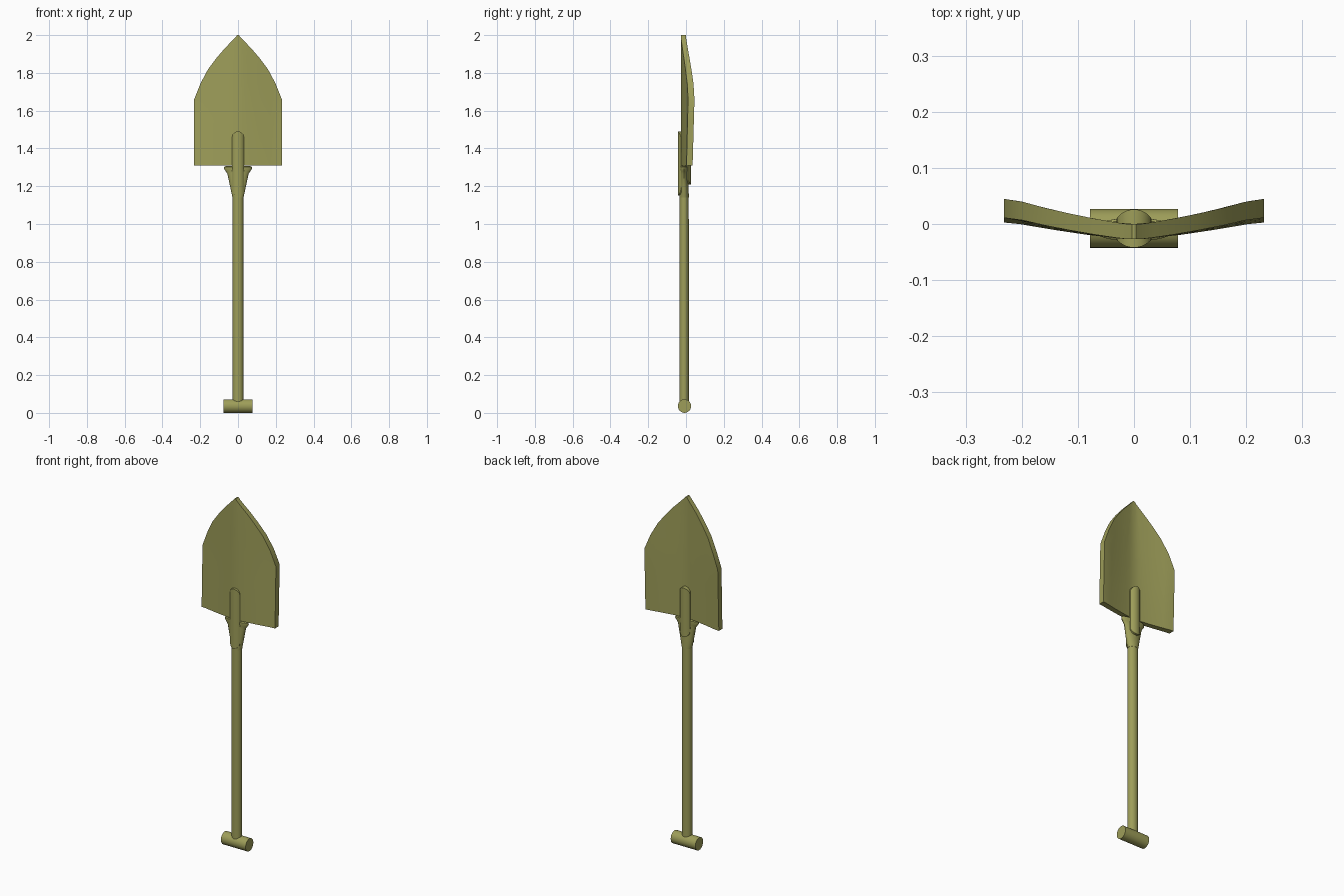
import bpy, math

if "Cube" in bpy.data.objects:
    bpy.data.objects.remove(bpy.data.objects["Cube"])

olive = bpy.data.materials.new("olive")
olive.diffuse_color = (0.34, 0.34, 0.10, 1)
olive.use_nodes = True
olive.node_tree.nodes["Principled BSDF"].inputs["Base Color"].default_value = olive.diffuse_color
AXIS_Y = -0.01


def finish(name, verts, faces):
    me = bpy.data.meshes.new(name)
    me.from_pydata(verts, [], faces)
    me.validate()
    for p in me.polygons:
        p.use_smooth = True
    me.set_sharp_from_angle(angle=math.radians(32))
    me.materials.append(olive)
    ob = bpy.data.objects.new(name, me)
    bpy.context.collection.objects.link(ob)
    return ob


def loft(name, rings, n=24, along_x=False):
    """Closed elliptical loft; each ring is (position, rx, ry, centre_y[, centre_z])."""
    verts, faces = [], []
    for r in rings:
        for i in range(n):
            a = 2 * math.pi * i / n
            if along_x:
                verts.append((r[0], r[3] + r[1] * math.cos(a), r[4] + r[2] * math.sin(a)))
            else:
                verts.append((r[1] * math.cos(a), r[3] + r[2] * math.sin(a), r[0]))
    for k in range(len(rings) - 1):
        for i in range(n):
            j = (i + 1) % n
            faces.append((k * n + i, k * n + j, (k + 1) * n + j, (k + 1) * n + i))
    faces += [tuple(reversed(range(n))), tuple(range((len(rings) - 1) * n, len(rings) * n))]
    return finish(name, verts, faces)


def plate(name, outline, cols, front, back):
    """Solid sheet from rows (z, half width) with front and back y functions."""
    verts, faces = [], []
    R, C = len(outline), cols + 1
    for f in (front, back):
        for z, w in outline:
            for c in range(C):
                x = w * (2 * c / cols - 1)
                verts.append((x, f(x, z), z))
    N = R * C
    for r in range(R - 1):
        for c in range(cols):
            a, b, d, e = r * C + c, r * C + c + 1, (r + 1) * C + c + 1, (r + 1) * C + c
            faces += [(a, b, d, e), (N + e, N + d, N + b, N + a)]
        for c, flip in ((0, False), (cols, True)):
            q = (r * C + c, (r + 1) * C + c, N + (r + 1) * C + c, N + r * C + c)
            faces.append(q[::-1] if flip else q)
    for c in range(cols):
        a, b = c, c + 1
        faces.append((a, N + a, N + b, b))
        a, b = (R - 1) * C + c, (R - 1) * C + c + 1
        faces.append((a, b, N + b, N + a))
    return finish(name, verts, faces)


# Dished blade, shallower towards the shoulder
DISH = [(0, 0), (0.016, 0), (0.09, 0.013), (0.16, 0.029), (0.2, 0.04), (0.24, 0.046)]


def dish(x, z):
    x = abs(x)
    k = 0.78 + 0.22 * min(1, (z - 1.31) / 0.35)
    for (x0, y0), (x1, y1) in zip(DISH, DISH[1:]):
        if x <= x1:
            return k * (y0 + (y1 - y0) * (x - x0) / (x1 - x0))
    return k * DISH[-1][1]


outline = [(1.31, 0.232), (1.43, 0.232), (1.55, 0.232), (1.66, 0.232), (1.745, 0.198),
           (1.82, 0.158), (1.88, 0.113), (1.93, 0.07), (1.965, 0.036), (1.99, 0.012), (2.0, 0.004)]
plate("blade", outline, 16,
      lambda x, z: -0.027 + 0.85 * dish(x, z),
      lambda x, z: dish(x, z))


# Curved straps with rounded ends, gripping blade and shaft
def stadium(z0, z1, r, n=7):
    ang = [math.pi / 2 * i / n for i in range(n + 1)]
    low = [(z0 + r * (1 - math.cos(a)), max(r * math.sin(a), 0.001)) for a in ang]
    high = [(z1 - r * (1 - math.cos(a)), max(r * math.sin(a), 0.001)) for a in reversed(ang)]
    return low + high


for name, z0, h in (("front_strap", 1.15, -0.032), ("back_strap", 1.21, 0.036)):
    bulge = lambda x, z, h=h: AXIS_Y + h * math.sqrt(1 - (x / 0.037) ** 2)
    core = lambda x, z: AXIS_Y
    f, b = (bulge, core) if h < 0 else (core, bulge)
    plate(name, stadium(z0, 1.49, 0.031), 12, f, b)

# Flared socket with rolled foot rests
loft("socket", [(1.14, 0.029, 0.025, AXIS_Y), (1.19, 0.040, 0.024, AXIS_Y),
                (1.265, 0.056, 0.019, AXIS_Y), (1.28, 0.066, 0.019, AXIS_Y),
                (1.292, 0.074, 0.021, AXIS_Y), (1.303, 0.073, 0.021, AXIS_Y),
                (1.306, 0.066, 0.017, AXIS_Y)])

# Shaft and cross grip
loft("shaft", [(0.05, 0.028, 0.025, AXIS_Y), (0.95, 0.028, 0.025, AXIS_Y),
               (1.30, 0.028, 0.023, AXIS_Y)])
loft("grip", [(-0.078, 0.035, 0.036, -0.008, 0.036), (0.078, 0.035, 0.036, -0.008, 0.036)],
     along_x=True)
